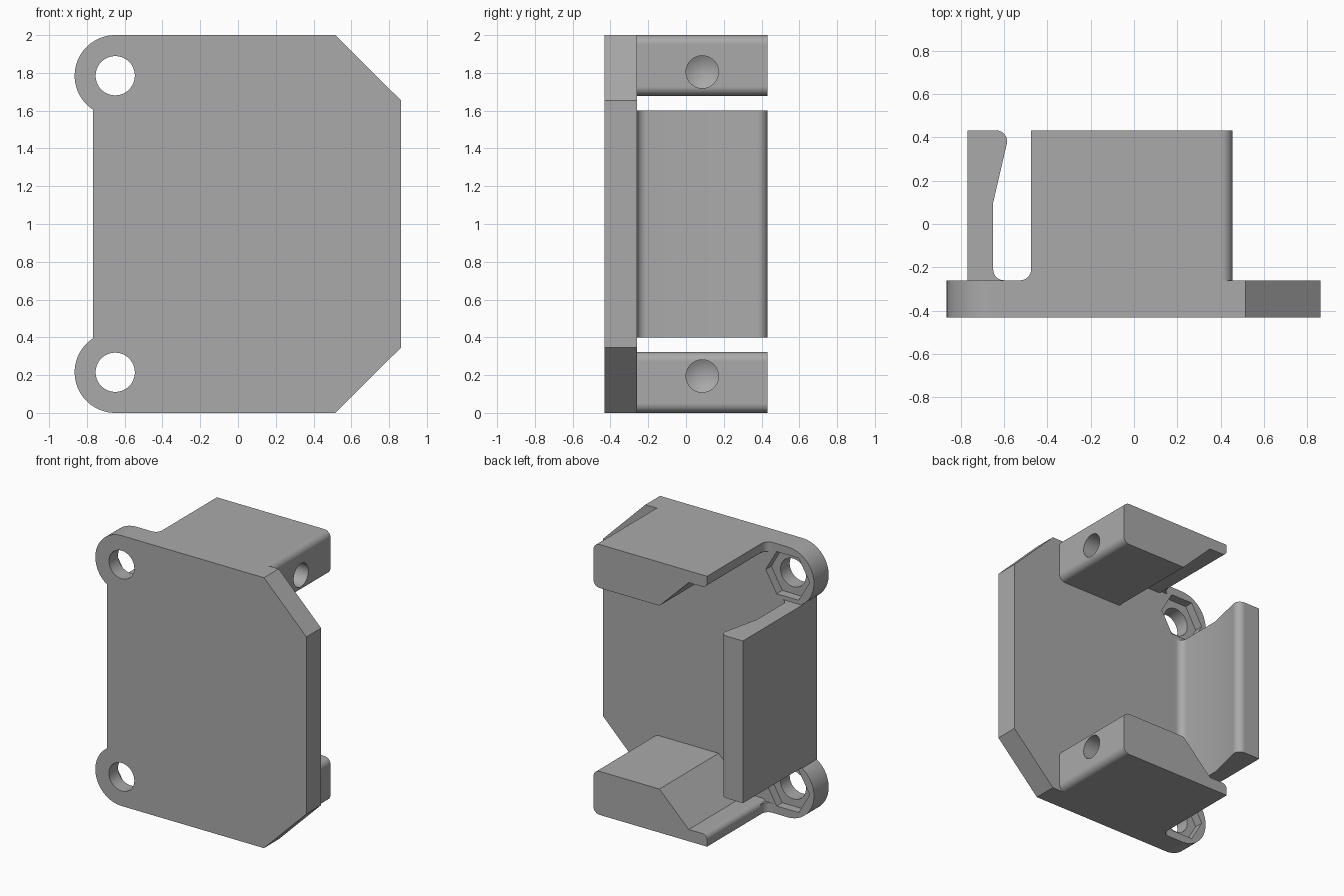
import bpy, bmesh, math
from mathutils import Vector

cube = bpy.data.objects.get("Cube")
if cube:
    bpy.data.objects.remove(cube, do_unlink=True)

grey = bpy.data.materials.new("plain_grey")
grey.use_nodes = True
colour = (0.4, 0.4, 0.4, 1)
grey.diffuse_color = colour
grey.node_tree.nodes["Principled BSDF"].inputs["Base Color"].default_value = colour


def arc(cx, cy, r, a0, a1, n):
    return [(cx + r * math.cos(a0 + (a1 - a0) * i / n),
             cy + r * math.sin(a0 + (a1 - a0) * i / n)) for i in range(n + 1)]


def circle(cx, cy, r, n):
    return arc(cx, cy, r, 0, math.tau, n)[:-1]


def rounded(points, n=8):
    """Corners given as (u, v, radius) become arcs, inside or outside."""
    out = []
    for i, p in enumerate(points):
        if len(p) == 2:
            out.append(p)
            continue
        c = Vector(p[:2])
        a = (Vector(points[i - 1][:2]) - c).normalized()
        b = (Vector(points[(i + 1) % len(points)][:2]) - c).normalized()
        half = a.angle(b) / 2
        centre = c + (a + b).normalized() * p[2] / math.sin(half)
        start = c + a * p[2] / math.tan(half) - centre
        end = c + b * p[2] / math.tan(half) - centre
        a0 = math.atan2(start.y, start.x)
        turn = (math.atan2(end.y, end.x) - a0 + math.pi) % math.tau - math.pi
        out += arc(centre.x, centre.y, p[2], a0, a0 + turn, n)
    return out


def prism(name, points, axis, lo, hi, tip=0):
    """Extrude a profile along an axis; tip turns the low end into a cone."""
    place = {"X": lambda u, v, t: (t, u, v),
             "Y": lambda u, v, t: (u, t, v),
             "Z": lambda u, v, t: (u, v, t)}[axis]
    bm = bmesh.new()
    base = bm.faces.new([bm.verts.new(place(u, v, lo)) for u, v in points])
    top = bmesh.ops.extrude_face_region(bm, geom=[base], use_keep_orig=True)
    verts = [g for g in top["geom"] if isinstance(g, bmesh.types.BMVert)]
    bmesh.ops.translate(bm, verts=verts, vec=place(0, 0, hi - lo))
    bmesh.ops.recalc_face_normals(bm, faces=bm.faces)
    if tip:
        bmesh.ops.poke(bm, faces=[base], offset=tip)
    mesh = bpy.data.meshes.new(name)
    bm.to_mesh(mesh)
    bm.free()
    obj = bpy.data.objects.new(name, mesh)
    bpy.context.collection.objects.link(obj)
    mesh.materials.append(grey)
    return obj


def combine(body, other, operation):
    mod = body.modifiers.new("combine", "BOOLEAN")
    mod.operation, mod.solver, mod.object = operation, "EXACT", other
    bpy.context.view_layer.objects.active = body
    bpy.ops.object.modifier_apply(modifier=mod.name)
    bpy.data.objects.remove(other, do_unlink=True)


def flip(points, low):
    return [(u, 2 - v) for u, v in points] if low else points


FRONT, BACK, FACE, SINK = -0.432, 0.432, -0.26, -0.3
EAR_X, EAR_Z, EAR_R, SIDE = -0.65, 1.785, 0.215, -0.768

# Mounting plate with clipped corners and two round ears
end_angle = math.pi + math.acos((EAR_X - SIDE) / EAR_R)
upper = [(0.862, 1.655), (0.515, 2)] + arc(EAR_X, EAR_Z, EAR_R, math.pi / 2, end_angle, 28)
bracket = prism("bracket", upper + flip(upper, True)[::-1], "Y", FRONT, FACE)

# Spring clip with hooked tip
clip = rounded([(SIDE, SINK), (SIDE, BACK), (-0.573, BACK, 0.05), (-0.65, 0.1),
                (-0.65, FACE, 0.05), (-0.58, FACE), (-0.58, SINK)])
combine(bracket, prism("clip", clip, "Z", 0.4, 1.6), "UNION")

# Upper and lower holding blocks, tapering to a thin lip
block = rounded([(-0.475, 2), (0.455, 2, 0.05), (0.455, 1.678, 0.05),
                 (-0.085, 1.678), (-0.325, 1.913), (-0.475, 1.913, 0.04)])
fillet = rounded([(-0.46, SINK), (-0.46, -0.2), (-0.475, -0.2),
                  (-0.475, FACE, 0.05), (-0.53, FACE), (-0.53, SINK)])
for low in (False, True):
    combine(bracket, prism("block", flip(block, low), "Y", SINK, BACK), "UNION")
    z0, z1 = (0, 0.07) if low else (1.93, 2)
    combine(bracket, prism("fillet", fillet, "Z", z0, z1), "UNION")

# Bolt holes, hexagonal nut pockets and drilled side holes
for low in (False, True):
    hole = flip(circle(EAR_X, EAR_Z, 0.104, 40), low)
    pocket = flip(circle(EAR_X, EAR_Z, 0.18, 6), low)
    drill = flip(circle(0.086, 1.805, 0.086, 40), low)
    combine(bracket, prism("hole", hole, "Y", -0.6, -0.1), "DIFFERENCE")
    combine(bracket, prism("pocket", pocket, "Y", -0.325, -0.19), "DIFFERENCE")
    combine(bracket, prism("drill", drill, "X", 0.1, 0.6, tip=0.05), "DIFFERENCE")

# Smooth rounds, crisp edges
bpy.ops.object.select_all(action="DESELECT")
bracket.select_set(True)
bpy.context.view_layer.objects.active = bracket
bpy.ops.object.shade_smooth_by_angle(angle=math.radians(25))
normals = bracket.modifiers.new("flat_normals", "WEIGHTED_NORMAL")
normals.keep_sharp = True
